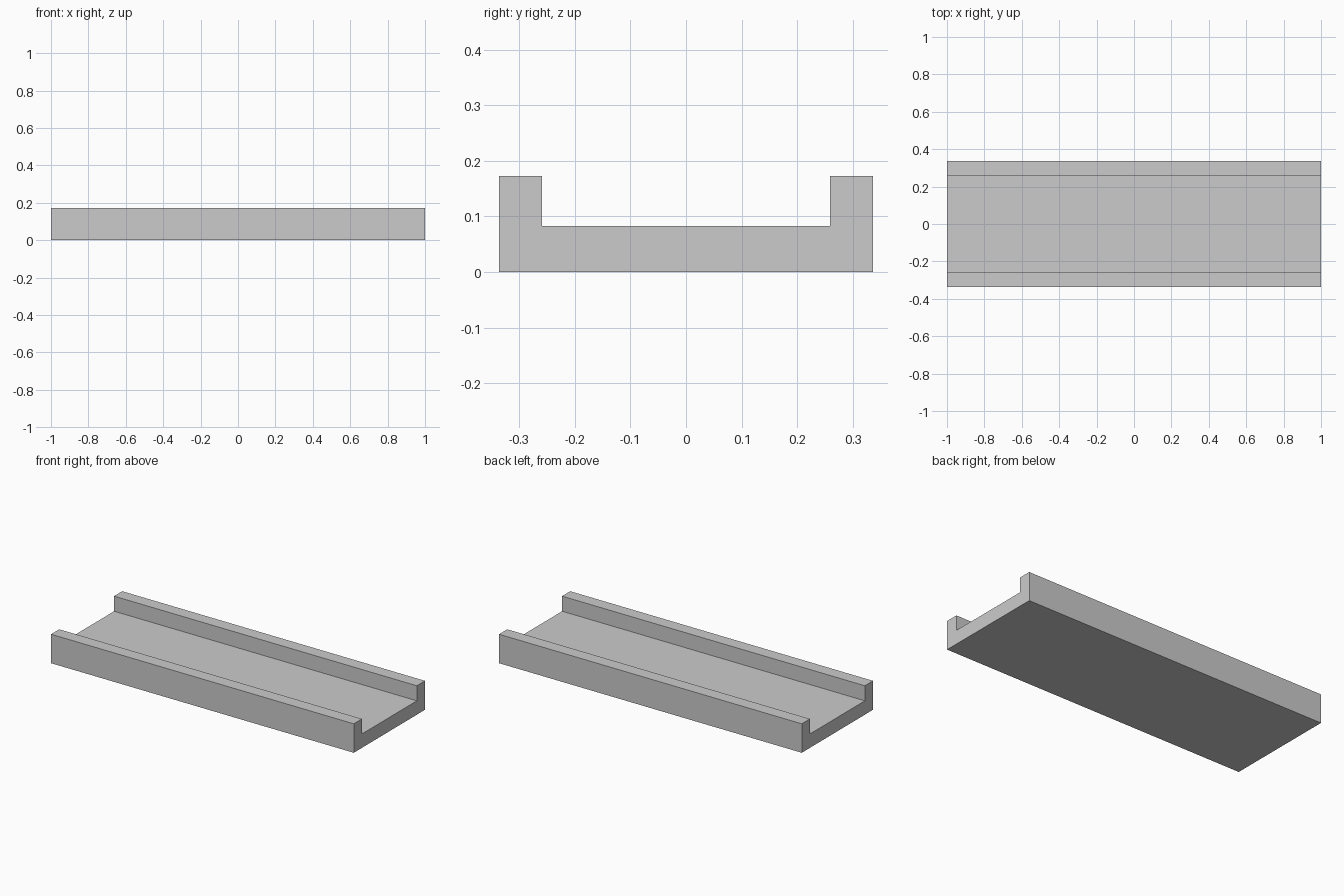
import bpy
import bmesh

if "Cube" in bpy.data.objects:
    bpy.data.objects.remove(bpy.data.objects["Cube"])

LENGTH = 2.0
HALF_WIDTH = 0.336
INNER = 0.259
FLOOR = 0.083
HEIGHT = 0.173

# Half of the U-shaped cross-section (y, z), mirrored for the other side
half = [(HALF_WIDTH, 0), (HALF_WIDTH, HEIGHT), (INNER, HEIGHT), (INNER, FLOOR)]
profile = half + [(-y, z) for y, z in reversed(half)]

# Channel: cross-section extruded along x
bm = bmesh.new()
face = bm.faces.new([bm.verts.new((-LENGTH / 2, y, z)) for y, z in profile])
ext = bmesh.ops.extrude_face_region(bm, geom=[face], use_keep_orig=True)
verts = [g for g in ext["geom"] if isinstance(g, bmesh.types.BMVert)]
bmesh.ops.translate(bm, verts=verts, vec=(LENGTH, 0, 0))
bmesh.ops.recalc_face_normals(bm, faces=bm.faces)

mesh = bpy.data.meshes.new("channel_tray")
bm.to_mesh(mesh)
bm.free()
bpy.context.collection.objects.link(bpy.data.objects.new("channel_tray", mesh))
